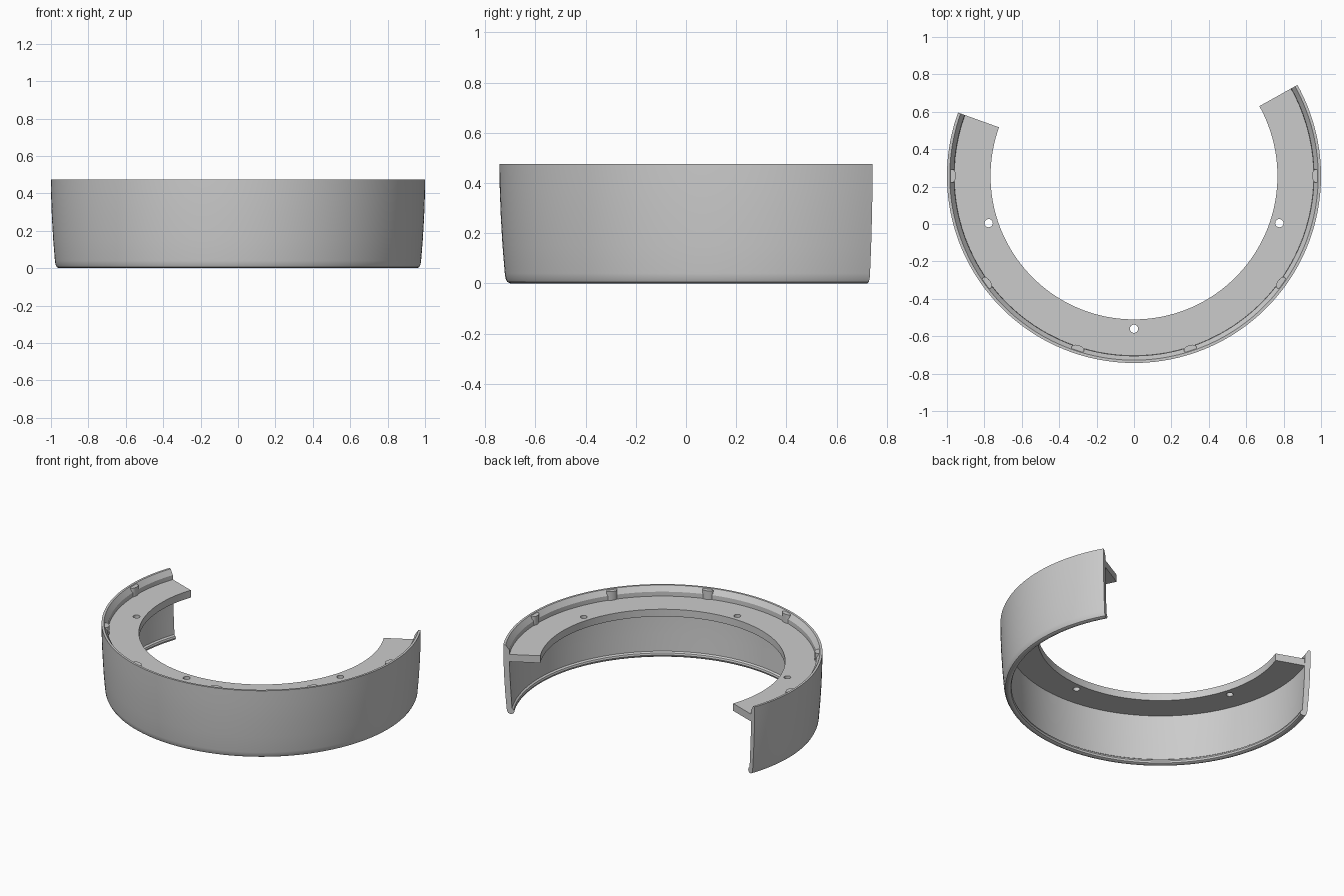
import bpy, bmesh
from math import sin, cos, radians

cube = bpy.data.objects.get("Cube")
if cube:
    bpy.data.objects.remove(cube, do_unlink=True)

CY = 0.257                 # ring centre on y
START, END = 160.2, 389.1  # open ring, swept through the front
STEPS = 120

grey = bpy.data.materials.new("plain grey")
grey.use_nodes = True
grey.diffuse_color = (0.6, 0.6, 0.6, 1)
grey.node_tree.nodes["Principled BSDF"].inputs["Base Color"].default_value = (0.6, 0.6, 0.6, 1)


def polar(r, deg, z):
    return (r * cos(radians(deg)), CY + r * sin(radians(deg)), z)


def make_object(name, bm):
    bmesh.ops.recalc_face_normals(bm, faces=bm.faces)
    mesh = bpy.data.meshes.new(name)
    bm.to_mesh(mesh)
    bm.free()
    mesh.materials.append(grey)
    obj = bpy.data.objects.new(name, mesh)
    bpy.context.collection.objects.link(obj)
    return obj


def sweep(name, profile):
    """Sweep a closed (radius, z) profile along the open ring and cap its ends."""
    bm = bmesh.new()
    rings = []
    for i in range(STEPS + 1):
        a = START + (END - START) * i / STEPS
        rings.append([bm.verts.new(polar(r, a, z)) for r, z in profile])
    n = len(profile)
    for p, q in zip(rings, rings[1:]):
        for k in range(n):
            m = (k + 1) % n
            bm.faces.new((p[k], p[m], q[m], q[k]))
    bm.faces.new(rings[0])
    bm.faces.new(rings[-1])
    return make_object(name, bm)


def posts(name, angles, radius, half_r, half_t, z0, z1, sides=24):
    """Upright elliptical posts spread around the ring."""
    bm = bmesh.new()
    for a in angles:
        loops = []
        for z in (z0, z1):
            loop = []
            for i in range(sides):
                t = radians(360 * i / sides)
                x, y, _ = polar(radius, a, z)
                u, v = half_r * cos(t), half_t * sin(t)
                c, s = cos(radians(a)), sin(radians(a))
                loop.append(bm.verts.new((x + u * c - v * s, y + u * s + v * c, z)))
            loops.append(loop)
        low, high = loops
        for k in range(sides):
            m = (k + 1) % sides
            bm.faces.new((low[k], low[m], high[m], high[k]))
        bm.faces.new(low)
        bm.faces.new(high)
    return make_object(name, bm)


def smooth(obj):
    bpy.ops.object.select_all(action='DESELECT')
    obj.select_set(True)
    bpy.context.view_layer.objects.active = obj
    bpy.ops.object.shade_smooth_by_angle(angle=radians(32))


# Outer wall: slight taper, bevelled rim, rounded foot with an inner bead
wall = sweep("outer_wall", [
    (1.0, 0.475), (0.999, 0.38), (0.995, 0.27), (0.988, 0.15), (0.979, 0.04),
    (0.976, 0.02), (0.969, 0.006), (0.957, 0.0), (0.945, 0.0), (0.935, 0.006),
    (0.93, 0.018), (0.934, 0.03), (0.945, 0.038), (0.952, 0.15),
    (0.96, 0.3), (0.962, 0.44), (0.985, 0.475)])

# Flat inner flange with three screw holes
flange = sweep("inner_flange", [(0.767, 0.36), (0.767, 0.41), (0.961, 0.41), (0.961, 0.36)])
cutter = posts("screw_hole_cutter", (198, 270, 342), 0.817, 0.022, 0.022, 0.3, 0.45)
cutter.hide_render = True
cutter.hide_viewport = True
holes = flange.modifiers.new("screw_holes", 'BOOLEAN')
holes.operation = 'DIFFERENCE'
holes.solver = 'EXACT'
holes.object = cutter

# Small locating pegs inside the rim
pegs = posts("rim_pegs", range(180, 361, 36), 0.972, 0.02, 0.035, 0.40, 0.47)

for part in (wall, flange, pegs):
    smooth(part)
